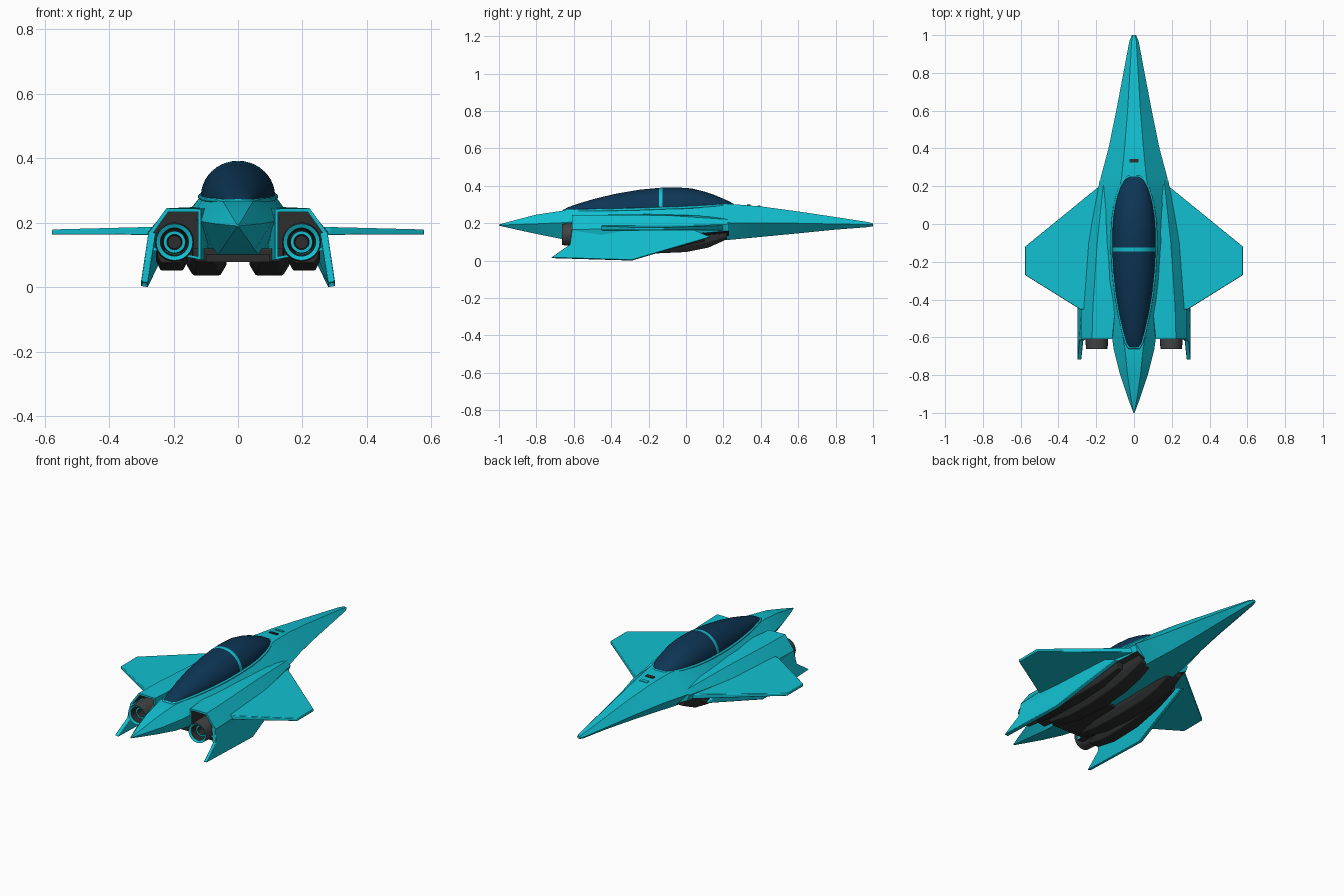
import bpy, bmesh, math
from mathutils import Vector

if "Cube" in bpy.data.objects:
    bpy.data.objects.remove(bpy.data.objects["Cube"])


def material(name, rgb):
    m = bpy.data.materials.new(name)
    m.diffuse_color = (*rgb, 1)
    m.use_nodes = True
    m.node_tree.nodes["Principled BSDF"].inputs["Base Color"].default_value = m.diffuse_color
    return m


CYAN = material("cyan paint", (0.006, 0.53, 0.64))
NAVY = material("navy glass", (0.004, 0.036, 0.09))
DARK = material("dark grey", (0.026, 0.027, 0.028))
GREY = material("engine grey", (0.055, 0.056, 0.058))


def finish(name, bm, mats, mirror=False, bevel=0, angle=30):
    bmesh.ops.recalc_face_normals(bm, faces=bm.faces)
    me = bpy.data.meshes.new(name)
    bm.to_mesh(me)
    bm.free()
    ob = bpy.data.objects.new(name, me)
    bpy.context.collection.objects.link(ob)
    for m in mats:
        me.materials.append(m)
    bpy.ops.object.select_all(action='DESELECT')
    ob.select_set(True)
    bpy.context.view_layer.objects.active = ob
    bpy.ops.object.shade_smooth_by_angle(angle=math.radians(angle))
    if bevel:
        b = ob.modifiers.new("bevel", 'BEVEL')
        b.width, b.segments, b.limit_method = bevel, 2, 'ANGLE'
    if mirror:
        m = ob.modifiers.new("mirror", 'MIRROR')
        m.use_axis = (True, False, False)
    return ob


def loft(rings):
    """Skin closed rings of points, capping both ends."""
    bm = bmesh.new()
    vs = [[bm.verts.new(p) for p in r] for r in rings]
    n = len(rings[0])
    for a, b in zip(vs, vs[1:]):
        for i in range(n):
            j = (i + 1) % n
            bm.faces.new((a[i], a[j], b[j], b[i]))
    bm.faces.new(vs[0])
    last = bm.faces.new(vs[-1])
    return bm, last


# Fuselage: y, top half width, top z, chine half width, chine z, bottom half width, bottom z
stations = [
    (1.0, .006, .199, .011, .192, .006, .184),
    (.97, .012, .207, .024, .193, .012, .179),
    (.8, .022, .233, .056, .196, .026, .166),
    (.6, .034, .263, .094, .2, .045, .146),
    (.4, .05, .29, .135, .202, .07, .127),
    (.24, .066, .303, .178, .202, .095, .112),
    (.1, .1, .294, .17, .215, .1, .1),
    (-.1, .116, .282, .16, .222, .09, .092),
    (-.3, .107, .274, .148, .222, .085, .09),
    (-.5, .076, .268, .13, .215, .07, .095),
    (-.66, .048, .267, .108, .203, .052, .115),
    (-.8, .034, .246, .073, .197, .034, .143),
    (-.92, .016, .215, .033, .193, .015, .169),
    (-1.0, .002, .193, .003, .19, .002, .187),
]
rings = []
for y, tw, tz, w, mz, bw, bz in stations:
    half = [(tw, tz), (w, mz), (bw, bz)]
    rings.append([(x, y, z) for x, z in half] + [(-x, y, z) for x, z in half[::-1]])
finish("fuselage", loft(rings)[0], [CYAN], angle=25)

# Canopy: y, half width, base z, top z
glass = [
    (.252, .025, .298, .305), (.235, .05, .297, .315), (.2, .07, .296, .331),
    (.15, .087, .293, .352), (.1, .099, .29, .369), (.03, .11, .286, .386),
    (-.05, .115, .282, .392), (-.125, .115, .28, .391), (-.145, .115, .279, .389),
    (-.25, .109, .275, .379), (-.37, .096, .272, .359), (-.48, .077, .27, .333),
    (-.57, .056, .268, .307), (-.63, .04, .267, .286), (-.655, .025, .267, .272),
]
rings = []
for y, w, b, t in glass:
    arc = [math.pi * k / 20 for k in range(21)]
    rings.append([(w, y, b - .02)] + [(w * math.cos(a), y, b + (t - b) * math.sin(a)) for a in arc]
                 + [(-w, y, b - .02)])
bm, _ = loft(rings)
for f in bm.faces:  # painted frame across the glass
    f.material_index = int(-.145 < f.calc_center_median().y < -.125)
finish("canopy", bm, [NAVY, CYAN], angle=45)

# Rim round the foot of the canopy
cu = bpy.data.curves.new("canopy_rim", 'CURVE')
cu.dimensions, cu.bevel_depth, cu.bevel_resolution = '3D', .007, 2
pts = [(w + .002, y, b) for y, w, b, t in glass]
pts += [(-x, y, z) for x, y, z in pts[::-1]]
sp = cu.splines.new('POLY')
sp.points.add(len(pts) - 1)
for p, c in zip(sp.points, pts):
    p.co = (*c, 1)
sp.use_cyclic_u = True
cu.materials.append(CYAN)
bpy.context.collection.objects.link(bpy.data.objects.new("canopy_rim", cu))

# Engine nacelles with a recessed dark rear opening and dark underside
nacelle = [
    (.23, [(.1, .24), (.16, .22), (.182, .195), (.17, .16), (.09, .12)]),
    (-.1, [(.1, .25), (.195, .242), (.242, .185), (.232, .13), (.09, .1)]),
    (-.45, [(.1, .245), (.218, .245), (.28, .17), (.27, .115), (.09, .085)]),
    (-.61, [(.115, .243), (.222, .245), (.28, .165), (.27, .115), (.115, .085)]),
]
bm, rear = loft([[(x, y, z) for x, z in s] for y, s in nacelle])
bmesh.ops.recalc_face_normals(bm, faces=bm.faces)
bmesh.ops.inset_region(bm, faces=[rear], thickness=.013)
ext = bmesh.ops.extrude_face_region(bm, geom=[rear])
new = [g for g in ext['geom'] if isinstance(g, bmesh.types.BMVert)]
bmesh.ops.translate(bm, verts=new, vec=(0, .1, 0))
if rear.is_valid:
    bmesh.ops.delete(bm, geom=[rear], context='FACES_ONLY')
inner = set(new)
bm.normal_update()
for f in bm.faces:
    f.material_index = int(any(v in inner for v in f.verts) or f.normal.z < -.7)
finish("engine_nacelles", bm, [CYAN, DARK], mirror=True)


def plate(outline, offset):
    """Slab between outline points moved by +offset(p) and -offset(p)."""
    up = [Vector(p) + Vector(offset(p)) for p in outline]
    low = [Vector(p) - Vector(offset(p)) for p in outline]
    return loft([up, low])[0]


# Wings
outline = [(.12, .21), (.19, .195), (.577, -.12), (.577, -.27), (.285, -.452), (.12, -.452)]
bm = plate([(x, y, .178 - .012 * x) for x, y in outline], lambda p: (0, 0, .016 - .014 * p[0]))
finish("wings", bm, [CYAN], mirror=True, bevel=.003)

# Downward tail fins
outline = [(-.61, .17), (-.62, .085), (-.72, .015), (-.29, .002), (-.1, .058), (.13, .125), (.05, .16)]
bm = plate([(.268 + (.16 - z) * .15 - max(0, y + .3) * .1, y, z) for y, z in outline],
           lambda p: (.011, 0, .002))
finish("lower_fins", bm, [CYAN], mirror=True, bevel=.003)


# Dark belly pods: y, inner x, outer x, top z, bottom z
def pods(name, secs):
    rings = []
    for y, a, b, t, z in secs:
        c = (b - a) * .16
        h = (t - z) * .4
        rings.append([(a, y, t), (b, y, t), (b, y, z + h), (b - c, y, z), (a + c, y, z), (a, y, z + h)])
    finish(name, loft(rings)[0], [DARK], mirror=True, bevel=.004)


pods("belly_pods", [(.22, .05, .15, .15, .115), (.12, .045, .165, .14, .07), (0, .04, .165, .13, .046),
                    (-.2, .035, .16, .12, .037), (-.38, .04, .15, .12, .045), (-.55, .06, .14, .12, .08)])
pods("outer_pods", [(.1, .15, .205, .15, .105), (-.05, .15, .225, .14, .07), (-.25, .155, .25, .13, .052),
                    (-.45, .16, .255, .13, .052), (-.58, .165, .25, .12, .075)])

# Dark bulkhead plate under the tail
bm = plate([(-.1, -.2, .09), (.1, -.2, .09), (.1, -.56, .09), (-.1, -.56, .09)], lambda p: (0, 0, .012))
finish("belly_plate", bm, [DARK])

# Engine nozzles, turned from a profile of (radius, y, material of the following band)
profile = [(.05, -.48, 0), (.059, -.54, 0), (.061, -.6, 0), (.057, -.662, 1), (.044, -.655, 2),
           (.038, -.6, 2), (.034, -.625, 1), (.024, -.625, 2), (.02, -.58, 2)]
N = 24
rings = [[(.197 + r * math.cos(2 * math.pi * k / N), y, .14 + r * math.sin(2 * math.pi * k / N))
          for k in range(N)] for r, y, m in profile]
bm, last = loft(rings)
bm.faces.ensure_lookup_table()
for i in range((len(profile) - 1) * N):
    bm.faces[i].material_index = profile[i // N][2]
last.material_index = 2
finish("engine_nozzles", bm, [GREY, CYAN, DARK], mirror=True)

# Small vents on the nose
for i, (y, z) in enumerate([(.335, .2965), (.39, .291)]):
    bm = plate([(-.025, y - .009, z + .001), (.025, y - .009, z + .001),
                (.025, y + .009, z - .001), (-.025, y + .009, z - .001)], lambda p: (0, 0, .004))
    finish("nose_vent_%d" % (i + 1), bm, [DARK if i == 0 else CYAN])
